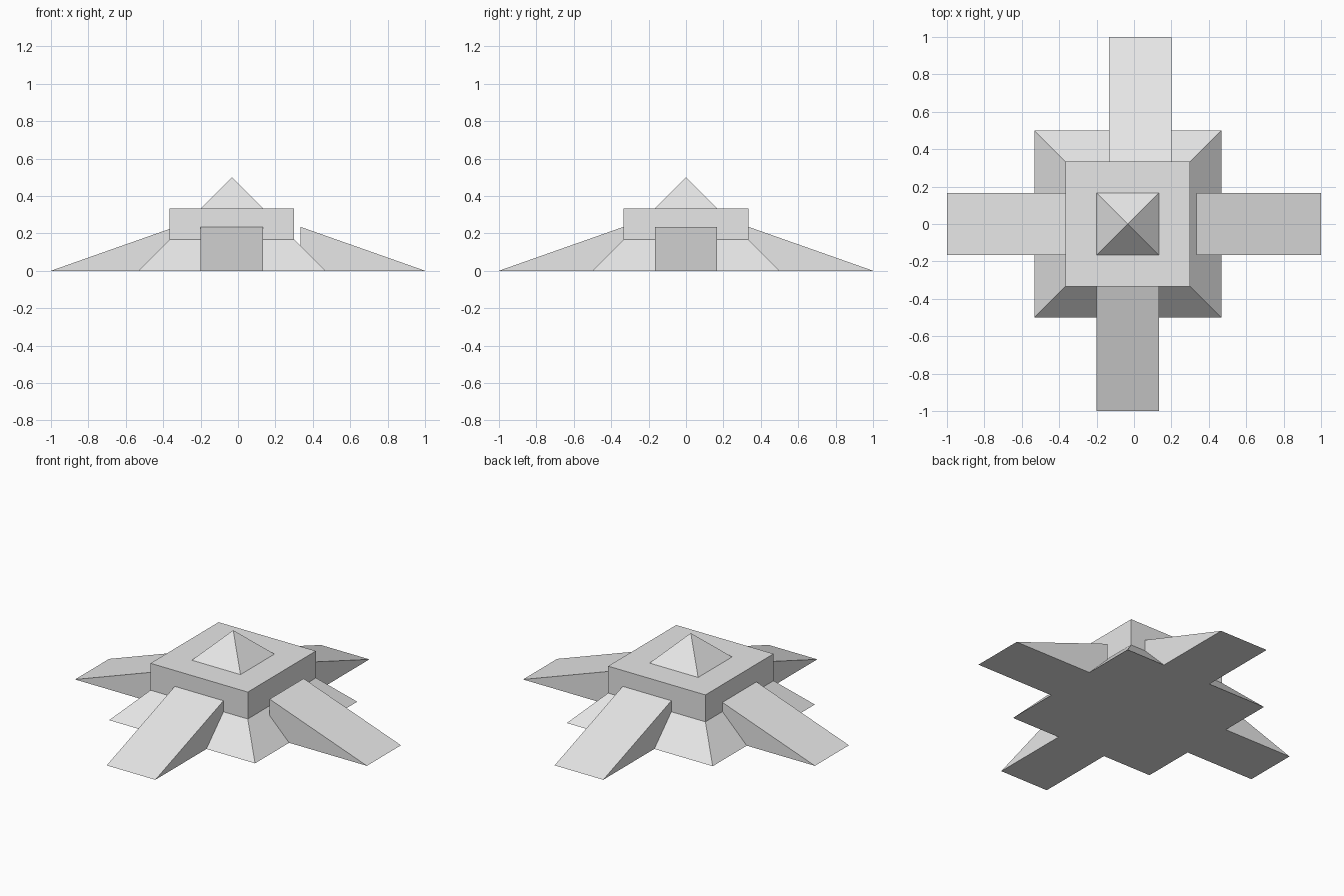
import bpy
import bmesh
import math
from mathutils import Matrix, Vector

cube = bpy.data.objects.get("Cube")
if cube:
    bpy.data.objects.remove(cube, do_unlink=True)

UNIT = 1 / 3            # half width of the upper block
CENTRE = -0.033         # the body sits slightly off the middle in x

grey = bpy.data.materials.new("light_grey")
grey.use_nodes = True
grey.diffuse_color = (0.8, 0.8, 0.8, 1)
grey.node_tree.nodes["Principled BSDF"].inputs["Base Color"].default_value = (0.8, 0.8, 0.8, 1)


def finish(name, bm):
    """Turn a bmesh into a flat-shaded grey object."""
    bmesh.ops.recalc_face_normals(bm, faces=bm.faces)
    mesh = bpy.data.meshes.new(name)
    bm.to_mesh(mesh)
    bm.free()
    mesh.materials.append(grey)
    obj = bpy.data.objects.new(name, mesh)
    bpy.context.collection.objects.link(obj)
    return obj


def tier(name, half_bottom, half_top, z0, z1):
    """Square tier with its own bottom and top widths."""
    bm = bmesh.new()
    bmesh.ops.create_cone(
        bm, cap_ends=True, segments=4,
        radius1=half_bottom * math.sqrt(2), radius2=half_top * math.sqrt(2),
        depth=z1 - z0,
        matrix=Matrix.Translation((CENTRE, 0, (z0 + z1) / 2))
        @ Matrix.Rotation(math.radians(45), 4, "Z"))
    bmesh.ops.remove_doubles(bm, verts=bm.verts, dist=0.0001)
    finish(name, bm)


def ramp(name, angle, offset):
    """Wedge sloping down outwards, turned about z to its side."""
    bm = bmesh.new()
    profile = [(UNIT, 0), (1, 0), (UNIT, 0.235)]
    face = bm.faces.new([bm.verts.new((x, -UNIT / 2, z)) for x, z in profile])
    side = bmesh.ops.extrude_face_region(bm, geom=[face])["geom"]
    bmesh.ops.translate(bm, vec=(0, UNIT, 0),
                        verts=[v for v in side if isinstance(v, bmesh.types.BMVert)])
    bmesh.ops.transform(bm, verts=bm.verts,
                        matrix=Matrix.Translation(Vector((offset, 0, 0)))
                        @ Matrix.Rotation(math.radians(angle), 4, "Z"))
    finish(name, bm)


# Stacked body
tier("sloped_base", 0.5, UNIT, 0, UNIT / 2)
tier("upper_block", UNIT, UNIT, UNIT / 2, UNIT)
tier("pyramid_cap", UNIT / 2, 0, UNIT, 0.5)

# Four ramps; the front and back ones follow the body's centre
ramp("left_ramp", 0, 0)
ramp("back_ramp", 90, CENTRE + UNIT * 0.2)
ramp("right_ramp", 180, 0)
ramp("front_ramp", 270, CENTRE)
